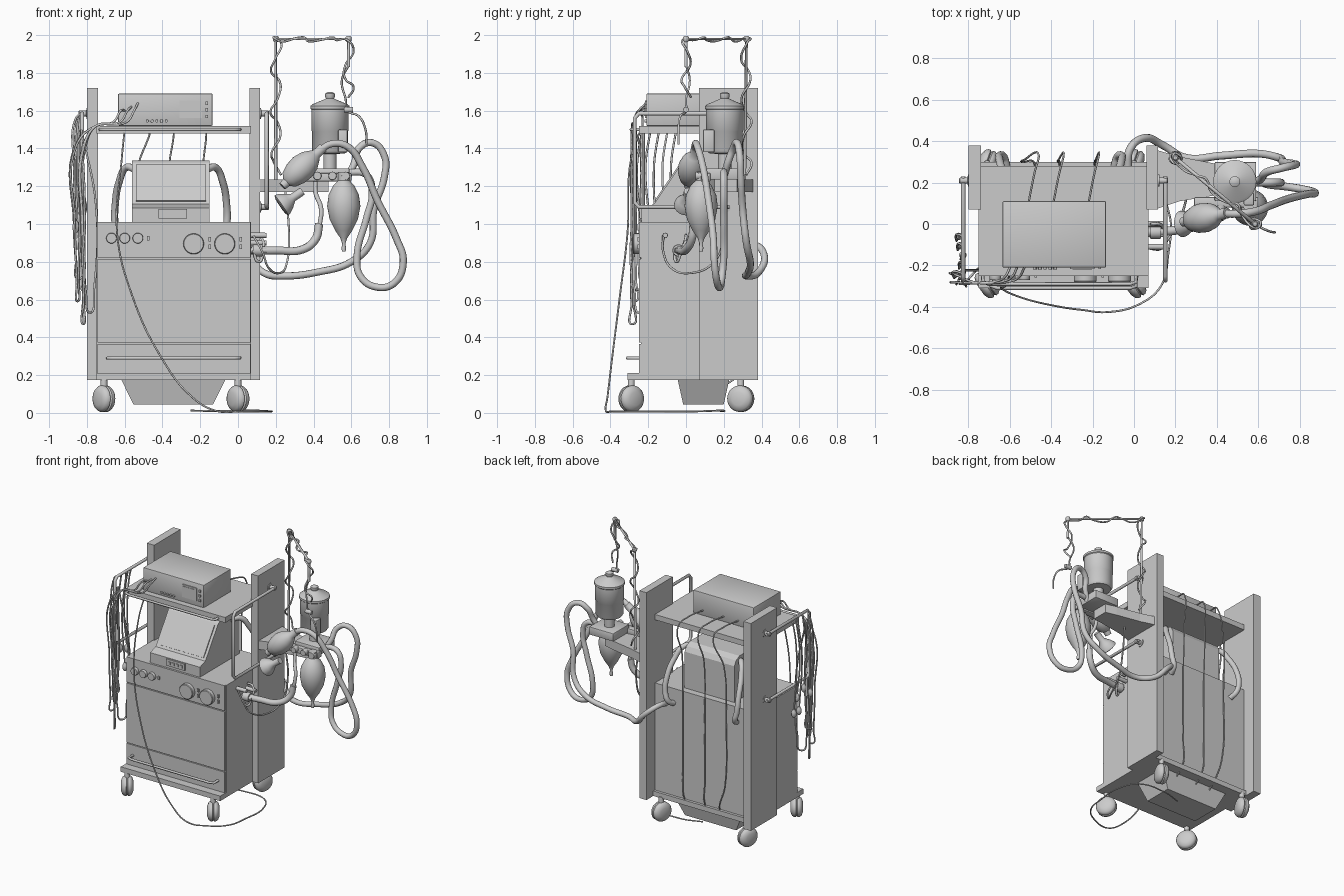
import bpy, bmesh, math, random
from mathutils import Vector

random.seed(4)


def finish(name, bm, smooth=False):
    bmesh.ops.recalc_face_normals(bm, faces=bm.faces)
    me = bpy.data.meshes.new(name)
    bm.to_mesh(me)
    bm.free()
    ob = bpy.data.objects.new(name, me)
    bpy.context.collection.objects.link(ob)
    if smooth:
        bpy.ops.object.select_all(action='DESELECT')
        ob.select_set(True)
        bpy.context.view_layer.objects.active = ob
        bpy.ops.object.shade_smooth_by_angle(angle=math.radians(40))
    return ob


def box(name, x0, x1, y0, y1, z0, z1, bevel=0.0):
    bm = bmesh.new()
    bmesh.ops.create_cube(bm, size=1)
    for v in bm.verts:
        v.co = ((x0 + x1) / 2 + v.co.x * (x1 - x0), (y0 + y1) / 2 + v.co.y * (y1 - y0),
                (z0 + z1) / 2 + v.co.z * (z1 - z0))
    if bevel:
        bmesh.ops.bevel(bm, geom=bm.edges[:], offset=bevel, segments=2, affect='EDGES', profile=0.5)
    return finish(name, bm, bevel > 0)


def lathe(name, base, axis, profile, n=32):
    """Spin (radius, height) points about an axis from base."""
    bm = bmesh.new()
    rot = Vector((0, 0, 1)).rotation_difference(Vector(axis).normalized())
    rings = [[bm.verts.new(Vector(base) + rot @ Vector((max(r, 1e-4) * math.cos(i * math.tau / n),
              max(r, 1e-4) * math.sin(i * math.tau / n), h))) for i in range(n)] for r, h in profile]
    for a, b in zip(rings, rings[1:]):
        for i in range(n):
            bm.faces.new((a[i], a[(i + 1) % n], b[(i + 1) % n], b[i]))
    bm.faces.new(rings[0])
    bm.faces.new(rings[-1])
    return finish(name, bm, True)


def cyl(name, base, axis, r, h, n=24):
    return lathe(name, base, axis, [(r, 0), (r, h * .85), (r * .93, h)], n)


def prism(name, pts, lo, hi, axis):
    """Extrude a 2D outline along x or z."""
    bm = bmesh.new()
    co = (lambda p, t: (t, p[0], p[1])) if axis == 'x' else (lambda p, t: (p[0], p[1], t))
    f = bm.faces.new([bm.verts.new(co(p, lo)) for p in pts])
    ext = bmesh.ops.extrude_face_region(bm, geom=[f])['geom']
    d = Vector(co((0, 0), hi - lo))
    for v in ext:
        if isinstance(v, bmesh.types.BMVert):
            v.co += d
    return finish(name, bm)


def tube(name, pts, r, smooth=True, res=8):
    cu = bpy.data.curves.new(name, 'CURVE')
    cu.dimensions, cu.bevel_depth, cu.bevel_resolution = '3D', r, (3 if r > .01 else 1)
    cu.use_fill_caps, cu.resolution_u = True, res
    sp = cu.splines.new('BEZIER')
    sp.bezier_points.add(len(pts) - 1)
    for b, p in zip(sp.bezier_points, pts):
        b.co = p
        b.handle_left_type = b.handle_right_type = 'AUTO' if smooth else 'VECTOR'
    ob = bpy.data.objects.new(name, cu)
    bpy.context.collection.objects.link(ob)
    bpy.ops.object.select_all(action='DESELECT')
    ob.select_set(True)
    bpy.context.view_layer.objects.active = ob
    bpy.ops.object.convert(target='MESH')
    return ob


# Cabinet body, base, side columns and shelf
box("cabinet_body", -.75, .07, -.238, .28, .2, 1.01)
box("base_plate", -.75, .07, -.31, .3, .175, .212)
for n, z0, z1 in (("kick", .212, .366), ("drawer", .372, .815), ("control", .822, 1.01)):
    box(n + "_panel", -.745, .065, -.25, -.236, z0, z1)
for n, x0, x1 in (("left", -.8, -.74), ("right", .06, .117)):
    box(n + "_column", x0, x1, .07, .38, .175, 1.72)
box("upper_shelf", -.75, .07, -.25, .28, 1.48, 1.52)

# Tapered bin underneath
bin_ob = box("under_bin", -.62, -.065, -.045, .23, .045, .18)
for v in bin_ob.data.vertices:
    if v.co.z < .1:
        v.co.x = -.343 + (v.co.x + .343) * .76
        v.co.y = .092 + (v.co.y - .092) * .78

# Casters
for x in (-.71, 0):
    for y, turn in ((-.29, .6), (.29, -.35)):
        ax = Vector((math.cos(turn), math.sin(turn), 0))
        c = Vector((x, y, .075))
        lathe("caster_wheel", c - ax * .042, ax, [(.035, 0), (.06, .01), (.07, .024), (.07, .036),
              (.062, .042), (.07, .048), (.07, .06), (.06, .074), (.035, .084)])
        cyl("caster_stem", c + Vector((0, 0, .05)), (0, 0, 1), .018, .06)

# Front rails
for n, x0, z, y in (("drawer", -.69, .29, -.31), ("shelf", -.73, 1.5, -.29)):
    tube(n + "_rail", [(x0, -.24, z), (x0, y + .01, z), (x0 + .03, y, z), (-.02, y, z),
                       (.01, y + .01, z), (.01, -.24, z)], .009, False)

# Control knobs
for x in (-.235, -.07):
    cyl("large_knob", (x, -.25, .895), (0, -1, 0), .055, .03)
for x in (-.67, -.6, -.53):
    cyl("small_knob", (x, -.25, .925), (0, -1, 0), .028, .02)
for x, z in ((-.475, .925), (-.15, .92), (-.15, .88), (.015, .92), (.015, .88)):
    box("switch", x - .006, x + .006, -.258, -.25, z - .012, z + .012)

# Upper monitor
box("upper_monitor", -.635, -.135, -.21, .11, 1.52, 1.69, .005)
box("upper_screen_frame", -.31, -.19, -.217, -.21, 1.56, 1.655)
box("upper_screen", -.298, -.202, -.22, -.21, 1.572, 1.643)
for i in range(5):
    cyl("monitor_button", (-.48 + i * .025, -.21, 1.545), (0, -1, 0), .008, .01, 12)
for i in range(3):
    box("monitor_switch", -.172, -.16, -.218, -.21, 1.56 + i * .035, 1.578 + i * .035)

# Lower sloping monitor with keypad and side pipes
prism("lower_monitor", [(-.235, 1.01), (-.235, 1.085), (-.17, 1.105), (-.02, 1.325), (.0, 1.335), (.17, 1.335),
                        (.21, 1.315), (.23, 1.28), (.23, 1.01)], -.56, -.15, 'x')
scr = box("lower_screen", -.54, -.17, -.005, .005, -.115, .115)
scr.rotation_euler.x = -math.atan2(.15, .22)
scr.location = (0, -.097, 1.217)
box("keypad", -.42, -.27, -.245, -.233, 1.03, 1.08)
for i in range(4):
    box("keypad_key", -.405 + i * .033, -.385 + i * .033, -.25, -.24, 1.045, 1.065)
for s in (-1, 1):
    tube("side_pipe", [(-.355 + s * k, y, z) for k, y, z in
         ((.19, .14, 1.29), (.235, .19, 1.3), (.275, .25, 1.22), (.295, .31, 1.1), (.295, .33, 1.0),
          (.275, .325, .93), (.26, .28, .9))], .019)

# Side grab rails
for x, xc in ((-.825, -.79), (.152, .11)):
    tube("side_rail", [(x, .23, 1.585), (x, -.25, 1.585), (x, -.272, 1.56), (x, -.272, 1.115),
                       (x, -.25, 1.09), (x, .23, 1.09)], .011, False)
    for z in (1.585, 1.09):
        d = x - xc
        lathe("rail_mount", (xc, .21, z), (d, 0, 0), [(.028, 0), (.028, .012), (.015, .014), (.015, .05), (.01, .055)])

# Pegs on the right of the cabinet
for y, z in ((0, .9), (-.05, .86), (-.11, .94)):
    cyl("gas_outlet", (.07, y, z), (1, 0, 0), .014, .08, 16)

# Swing arm plate and canister
prism("arm_plate", [(.1, .07), (.1, .36), (.22, .325), (.4, .29), (.48, .27), (.48, .15), (.4, .14), (.22, .11)],
      1.17, 1.235, 'z')
box("canister_platform", .39, .59, .11, .3, 1.235, 1.295, .006)
box("valve_block", .29, .6, .08, .13, 1.225, 1.27, .006)
for x in (.42, .5, .57):
    cyl("valve_port", (x, .09, 1.255), (0, -1, 0), .022, .04, 16)
lathe("canister", (.487, .205, 1.29), (0, 0, 1), [(.035, 0), (.035, .08), (.085, .085), (.095, .1), (.095, .2),
      (.099, .205), (.099, .315), (.104, .32), (.104, .335), (.09, .345), (.03, .37), (.022, .375),
      (.026, .385), (.026, .4), (.012, .408)])
box("canister_gauge", .53, .58, .09, .15, 1.38, 1.5, .006)

# Breathing bags and mask
lathe("hanging_bag", (.56, .08, .855), (0, 0, 1), [(.01, 0), (.012, .02), (.008, .04), (.018, .07), (.045, .11),
      (.075, .17), (.088, .24), (.08, .3), (.055, .35), (.03, .375), (.03, .42)])
lathe("squeeze_bag", (.235, .01, 1.2), (.2, .04, .19), [(.022, 0), (.025, .03), (.05, .05), (.068, .1), (.072, .15),
      (.06, .2), (.038, .235), (.026, .25), (.026, .3)])
lathe("face_mask", (.225, 0, 1.095), (.11, .01, .075), [(.05, 0), (.064, .006), (.062, .02), (.045, .05), (.022, .08),
      (.022, .14)])

# Breathing hoses
tube("bag_hose", [(.43, .05, 1.39), (.5, .05, 1.425), (.58, .06, 1.41), (.66, .09, 1.3), (.74, .12, 1.12),
     (.84, .145, .92), (.875, .15, .8), (.83, .165, .69), (.74, .18, .665), (.65, .19, .72), (.63, .2, .83),
     (.68, .2, 1.03), (.71, .2, 1.17), (.68, .2, 1.26), (.58, .2, 1.275)], .019)
tube("rear_hose", [(-.03, .27, .88), (-.02, .36, .89), (.05, .415, .83), (.14, .38, .74), (.25, .32, .725),
     (.42, .33, .745), (.6, .34, .8), (.7, .32, .9), (.72, .3, 1.08), (.775, .29, 1.25), (.775, .285, 1.36),
     (.71, .27, 1.43), (.64, .25, 1.4), (.615, .22, 1.32), (.58, .2, 1.25)], .019)
tube("outlet_hose", [(.07, -.04, .86), (.2, -.03, .86), (.34, 0, .865), (.41, .03, .92), (.43, .04, 1.0)], .022)
tube("riser_hose", [(.43, .04, .98), (.44, .05, 1.08), (.41, .08, 1.17), (.41, .1, 1.24)], .012)
cyl("hose_collar", (.08, -.04, .86), (1, 0, 0), .032, .05)
tube("sample_line", [(.08, -.12, .94), (.13, -.12, .85), (.16, -.08, .77), (.22, .02, .74), (.26, .15, .8),
     (.27, .2, .95), (.25, .2, 1.18)], .006)
tube("short_loop", [(.08, 0, .94), (.12, 0, .93), (.13, -.03, .84), (.11, -.05, .8), (.08, -.06, .86)], .008)

# Overhead hose frame with wound lines
pa, pb = Vector((.2, .32, 1.98)), Vector((.585, 0, 1.98))
tube("overhead_frame", [(.2, .31, 1.2), pa, pb, (.585, 0, 1.83)], .009, False)
for p in (pa, pb):
    lathe("frame_joint", p - Vector((0, 0, .016)), (0, 0, 1), [(.01, 0), (.016, .008), (.016, .024), (.01, .032)], 12)
path = [Vector((.2, .32, z / 100)) for z in range(125, 196, 7)]
path += [pa.lerp(pb, i / 8) for i in range(9)]
path += [Vector((.585, 0, z / 100)) for z in range(190, 160, -6)]
wound = []
for i, p in enumerate(path):
    a = i * 1.9
    s = .02 if 11 <= i < 20 else .028
    wound.append(p + Vector((math.cos(a) * s, math.sin(a) * s, math.sin(a + .8) * .014)))
for p in wound:
    p.z = min(p.z, 1.988)
tube("wound_line", wound, .006)
tube("drop_line", [(.585, 0, 1.84), (.55, .02, 1.76), (.57, 0, 1.66), (.58, 0, 1.6), (.64, -.03, 1.57), (.675, -.04, 1.5),
                   (.68, -.04, 1.42)], .006)
cyl("drop_valve", (.56, 0, 1.605), (1, 0, 0), .015, .05, 16)

# Patient lead bundle hanging on the left rail
for i in range(5):
    x, y = -.8 - random.random() * .07, -.295 + random.random() * .06
    zb = .47 + i * .06
    x2, y2 = x + random.uniform(-.04, .05), y + random.uniform(0, .06)
    xs = -.6 + (i % 3) * .035
    tube("patient_lead", [(xs, -.21, 1.6 + .02 * (i % 3)), (xs - .02, -.25, 1.6), (xs - .06, -.275, 1.54),
         (-.75, -.285, 1.52), (x, y, 1.42), (x - .01, y, 1.0), (x, y, zb + .1), ((x + x2) / 2, (y + y2) / 2, zb),
         (x2, y2, zb + .12), (x2 + .01, y2, 1.1), (-.83, y2, 1.5)], .006)
for i in range(5):
    x, y, z = -.85 + random.uniform(-.025, .03), -.24 + i * .045, .86 + random.random() * .2
    tube("sensor_lead", [(-.825, y, 1.59), (x, y + .01, 1.56), (x - .01, y - .02, 1.3), (x, y, z)], .006)
    lathe("sensor_tip", (x, y, z - .03), (0, 0, 1), [(.008, 0), (.018, .015), (.018, .04), (.008, .06)], 12)

# Floor cable and rear cables
tube("floor_cable", [(-.6, -.24, 1.5), (-.615, -.29, 1.35), (-.64, -.31, .95), (-.56, -.35, .62), (-.41, -.39, .3),
     (-.25, -.415, .09), (-.12, -.425, .012), (.02, -.39, .008), (.13, -.3, .008), (.165, -.15, .008), (.17, .05, .008),
     (.1, .17, .012), (-.1, .2, .01), (-.25, .16, .012)], .005)
for x, d in ((-.48, -.1), (-.36, -.01), (-.19, .01)):
    tube("rear_cable", [(x - .03, .1, 1.56), (x, .25, 1.555), (x + .02, .33, 1.52), (x + d * .5, .31, 1.3),
         (x + d * .6, .3, .9), (x + d * .5, .3, .4), (x, .29, .22), (x, .2, .14)], .005)
